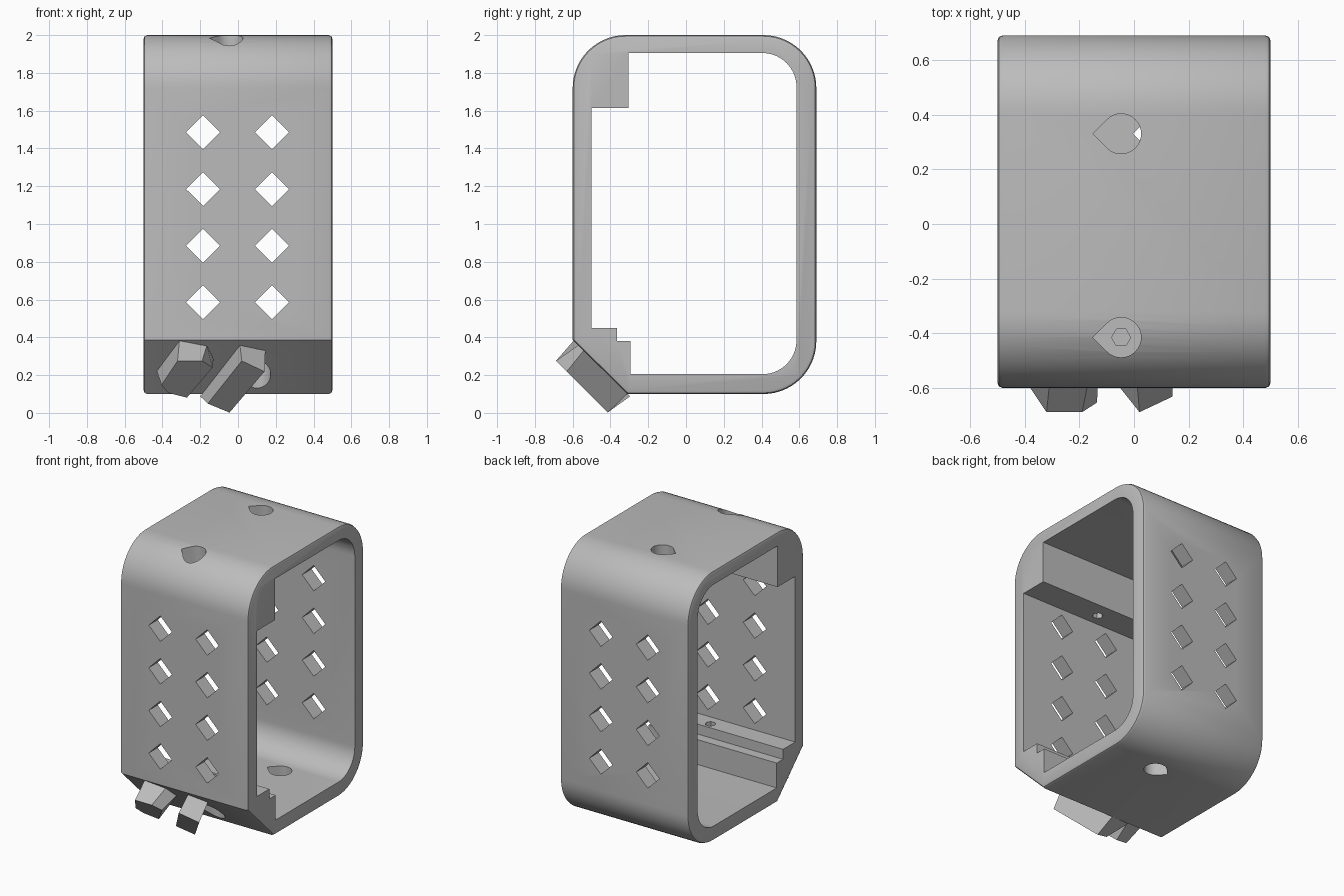
import bpy, bmesh
from math import sin, cos, pi, radians, sqrt
from mathutils import Vector

cube = bpy.data.objects.get("Cube")
if cube:
    bpy.data.objects.remove(cube, do_unlink=True)

grey = bpy.data.materials.new("plain_grey")
grey.use_nodes = True
COLOUR = (0.5, 0.5, 0.5, 1)
grey.diffuse_color = COLOUR
grey.node_tree.nodes["Principled BSDF"].inputs["Base Color"].default_value = COLOUR


def loft(name, start, end, bevel=0):
    """Solid between two matching loops, optionally with rounded end rims."""
    bm = bmesh.new()
    a = [bm.verts.new(p) for p in start]
    b = [bm.verts.new(p) for p in end]
    n = len(a)
    caps = [bm.faces.new(a), bm.faces.new(b)]
    for i in range(n):
        j = (i + 1) % n
        bm.faces.new((a[i], a[j], b[j], b[i]))
    bmesh.ops.recalc_face_normals(bm, faces=bm.faces)
    if bevel:
        rims = list({e for f in caps for e in f.edges})
        bmesh.ops.bevel(bm, geom=rims, offset=bevel, segments=2,
                        profile=0.5, affect='EDGES')
    mesh = bpy.data.meshes.new(name)
    bm.to_mesh(mesh)
    bm.free()
    mesh.materials.append(grey)
    obj = bpy.data.objects.new(name, mesh)
    bpy.context.collection.objects.link(obj)
    return obj


def arc(cy, cz, r, a0, a1, steps=14):
    angles = [radians(a0 + (a1 - a0) * i / steps) for i in range(steps + 1)]
    return [(cy + r * cos(t), cz + r * sin(t)) for t in angles]


def side_prism(name, profile, half, bevel=0):
    return loft(name, [(-half, y, z) for y, z in profile],
                [(half, y, z) for y, z in profile], bevel)


def upright_prism(name, outline, z0, z1):
    return loft(name, [(x, y, z0) for x, y in outline],
                [(x, y, z1) for x, y in outline])


# Outer body: three rounded corners and one bevelled lower front corner
R = 0.28
outer = ([(-0.6, 0.385), (-0.31, 0.1)]
         + arc(0.69 - R, 0.1 + R, R, -90, 0)
         + arc(0.69 - R, 2 - R, R, 0, 90)
         + arc(-0.6 + R, 2 - R, R, 90, 180))
body = side_prism("body_frame", outer, 0.5, 0.02)

# Interior opening, leaving stepped mounting blocks along the front corners
r = 0.18
inner = ([(-0.5, 0.45), (-0.365, 0.45), (-0.365, 0.38), (-0.295, 0.38), (-0.295, 0.205)]
         + arc(0.585 - r, 0.205 + r, r, -90, 0)
         + arc(0.585 - r, 1.905 - r, r, 0, 90)
         + [(-0.305, 1.905), (-0.305, 1.615), (-0.5, 1.615)])
cutters = [side_prism("opening_cutter", inner, 0.7)]


# Teardrop screw holes, with narrow hexagonal bores through the blocks
def teardrop(cx, cy, rad=0.073):
    return arc(cx, cy, rad, -135, 135, 24) + [(cx - rad * sqrt(2), cy)]


def hexagon(cx, cy):
    return arc(cx, cy, 0.035, 0, 300, 5)


TOP_X, LOW_X, BACK_Y, FRONT_Y = -0.047, 0.1, 0.33, -0.415
cutters += [
    upright_prism("top_back_hole", teardrop(TOP_X, BACK_Y), 1.8, 2.1),
    upright_prism("low_back_hole", teardrop(LOW_X, BACK_Y), -0.1, 0.3),
    upright_prism("top_front_hole", teardrop(TOP_X, FRONT_Y), 1.75, 2.1),
    upright_prism("low_front_hole", teardrop(LOW_X, FRONT_Y), -0.1, 0.3),
    upright_prism("top_front_bore", hexagon(TOP_X, FRONT_Y), 1.5, 1.85),
    upright_prism("low_front_bore", hexagon(LOW_X, FRONT_Y), 0.2, 0.55),
]

# Diamond windows through the front and back walls
d = 0.09
for x in (-0.185, 0.18):
    for row in range(4):
        z = 0.585 + 0.3 * row
        diamond = [(x - d, z), (x, z - d), (x + d, z), (x, z + d)]
        cutters.append(loft("diamond_cutter", [(u, -0.9, w) for u, w in diamond],
                            [(u, 0.9, w) for u, w in diamond]))

for c in cutters:
    c.hide_render = True
    mod = body.modifiers.new(c.name, 'BOOLEAN')
    mod.operation = 'DIFFERENCE'
    mod.solver = 'EXACT'
    mod.object = c

# Bake the cuts and drop the cutters
bpy.context.view_layer.update()
graph = bpy.context.evaluated_depsgraph_get()
result = bpy.data.meshes.new_from_object(body.evaluated_get(graph))
body.modifiers.clear()
body.data = result
result.materials.clear()
result.materials.append(grey)
for c in cutters:
    bpy.data.objects.remove(c, do_unlink=True)

bpy.ops.object.select_all(action='DESELECT')
body.select_set(True)
bpy.context.view_layer.objects.active = body
bpy.ops.object.shade_smooth_by_angle(angle=radians(30))

# Two slanted lugs standing on the bevelled lower front corner
ORIGIN = Vector((0, -0.455, 0.24))
UP = Vector((0, -1, 1)).normalized()
OUT = Vector((0, -1, -1)).normalized()


def on_bevel(points, height):
    return [ORIGIN + Vector((u, 0, 0)) + UP * v + OUT * height for u, v in points]


def lug(name, base, tip):
    return loft(name, on_bevel(base, -0.005), on_bevel(tip, 0.14))


lug("right_lug",
    [(-0.43, -0.03), (-0.31, 0.2), (-0.165, 0.16), (-0.13, 0.06), (-0.26, -0.12), (-0.39, -0.09)],
    [(-0.405, 0.01), (-0.32, 0.19), (-0.19, 0.19), (-0.135, 0.14), (-0.27, -0.085), (-0.37, -0.05)])
lug("middle_lug",
    [(-0.2, -0.22), (-0.08, -0.2), (0.145, 0.125), (0.01, 0.165)],
    [(-0.16, -0.13), (-0.045, -0.197), (0.14, 0.11), (0.02, 0.19)])
